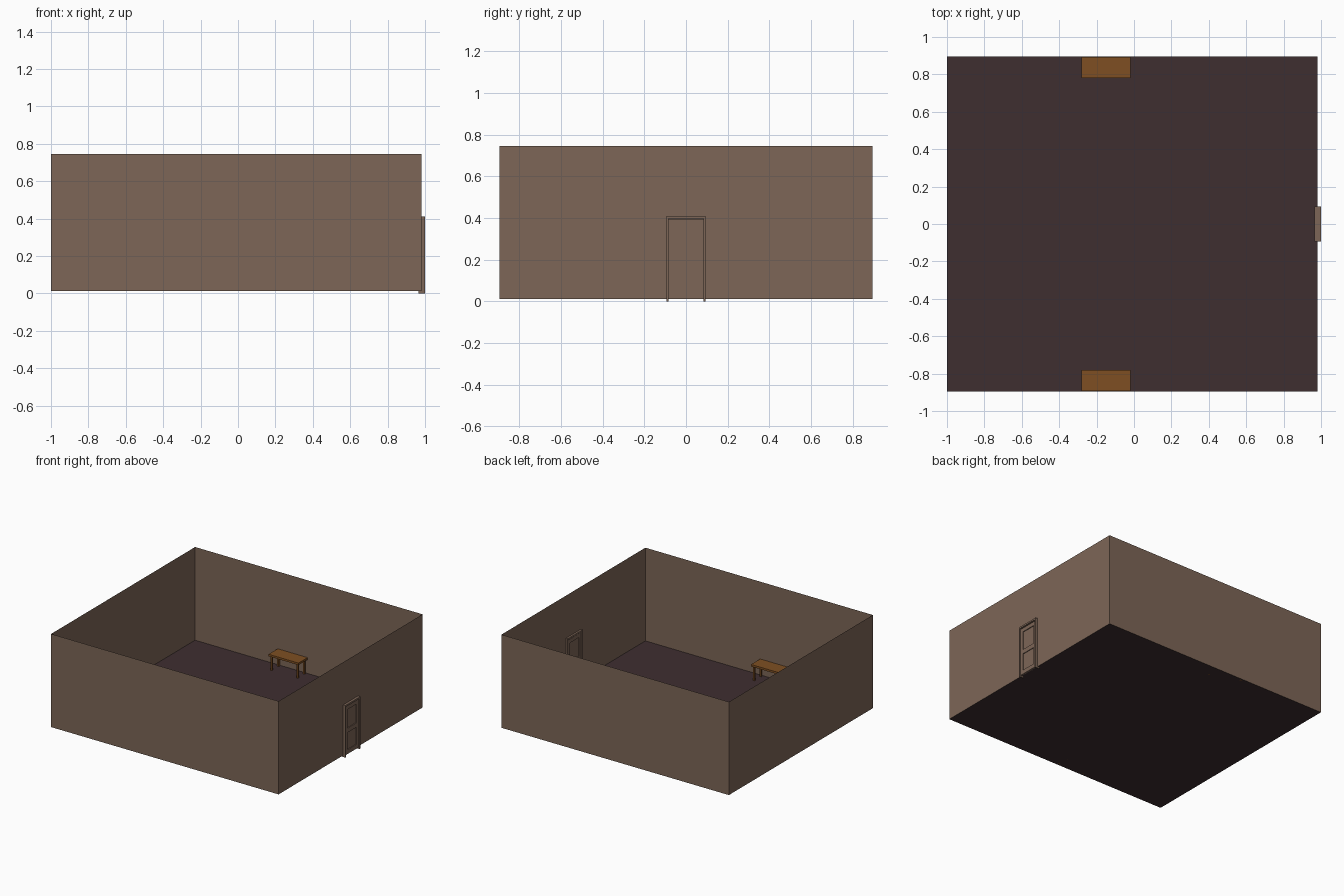
import bpy, bmesh, math

if "Cube" in bpy.data.objects:
    bpy.data.objects.remove(bpy.data.objects["Cube"])

X0, X1, Y = -1.0, 0.98, 0.895      # room extents
Z0, Z1 = 0.012, 0.745              # floor level and wall top


def srgb(r, g, b):
    lin = lambda c: ((c / 255 + 0.055) / 1.055) ** 2.4 if c > 10 else c / 255 / 12.92
    return (lin(r), lin(g), lin(b), 1)


def material(name, rgb):
    m = bpy.data.materials.new(name)
    m.diffuse_color = srgb(*rgb)
    m.use_nodes = True
    m.node_tree.nodes["Principled BSDF"].inputs["Base Color"].default_value = m.diffuse_color
    return m


plaster = material("brown_plaster", (125, 102, 87))
dark_floor = material("dark_floor", (62, 46, 48))
wood = material("orange_wood", (126, 79, 34))


def make(name, mat, bm):
    mesh = bpy.data.meshes.new(name)
    bm.to_mesh(mesh)
    bm.free()
    mesh.materials.append(mat)
    ob = bpy.data.objects.new(name, mesh)
    bpy.context.collection.objects.link(ob)
    return ob


def boxes(name, mat, parts):
    """One object from boxes given as (x0, x1, y0, y1, z0, z1)."""
    bm = bmesh.new()
    for x0, x1, y0, y1, z0, z1 in parts:
        for v in bmesh.ops.create_cube(bm, size=1)["verts"]:
            v.co = ((x0 + x1) / 2 + v.co.x * (x1 - x0),
                    (y0 + y1) / 2 + v.co.y * (y1 - y0),
                    (z0 + z1) / 2 + v.co.z * (z1 - z0))
    return make(name, mat, bm)


def sheet(name, mat, pts):
    bm = bmesh.new()
    bm.faces.new([bm.verts.new(p) for p in pts])
    return make(name, mat, bm)


# Floor and four thin walls
corners = [(X0, -Y), (X1, -Y), (X1, Y), (X0, Y)]
sheet("floor", dark_floor, [(x, y, Z0) for x, y in corners])
for i, side in enumerate(("front", "right", "back", "left")):
    a, b = corners[i], corners[(i + 1) % 4]
    sheet(side + "_wall", plaster, [(*a, Z0), (*b, Z0), (*b, Z1), (*a, Z1)])

# Door frame: two jambs and a head, straddling the right wall
boxes("door_frame", plaster, [
    (0.965, 1.0, -0.093, -0.083, 0, 0.41),
    (0.965, 1.0, 0.083, 0.093, 0, 0.41),
    (0.965, 1.0, -0.083, 0.083, 0.397, 0.41)])

# Door leaf: stiles and rails around two recessed panels
D0, D1 = 0.97, 0.992
boxes("door_leaf", plaster, [
    (D0, D1, -0.083, -0.058, Z0, 0.392),
    (D0, D1, 0.058, 0.083, Z0, 0.392),
    (D0, D1, -0.058, 0.058, Z0, 0.045),
    (D0, D1, -0.058, 0.058, 0.18, 0.215),
    (D0, D1, -0.058, 0.058, 0.362, 0.392)])
boxes("door_panels", plaster, [
    (D0 + 0.006, D1 - 0.006, -0.058, 0.058, 0.045, 0.18),
    (D0 + 0.006, D1 - 0.006, -0.058, 0.058, 0.215, 0.362)])

# Two side tables against the back and front walls
for side, s in (("back", 1), ("front", -1)):
    y0, y1 = sorted((s * 0.78, s * 0.893))
    boxes(side + "_table_top", wood, [(-0.28, -0.02, y0, y1, 0.122, 0.138)])
    t = 0.014
    legs = [(x, x + t, y, y + t, Z0, 0.122)
            for x in (-0.27, -0.03 - t) for y in (y0 + 0.008, y1 - 0.008 - t)]
    boxes(side + "_table_legs", wood, legs)

# Small arched plate low on the inside of the left wall
arch = [(0.25, Z0), (0.29, Z0)]
arch += [(0.27 + 0.02 * math.cos(a), 0.1 + 0.02 * math.sin(a))
         for a in (math.pi * k / 8 for k in range(9))]
sheet("wall_arch", plaster, [(X0 + 0.003, y, z) for y, z in arch])
